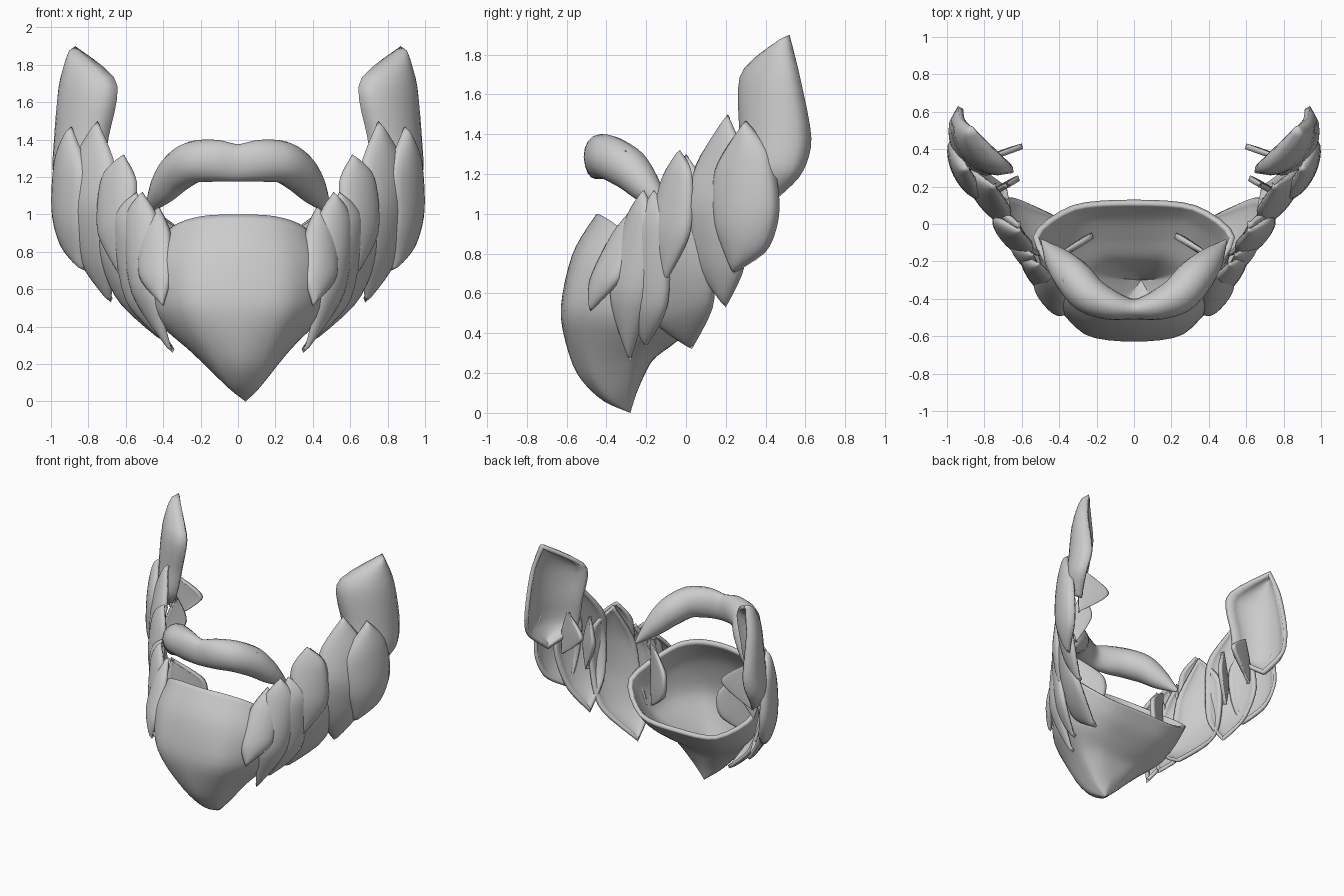
import bpy, bmesh, math
from mathutils import Vector as V

if "Cube" in bpy.data.objects:
    bpy.data.objects.remove(bpy.data.objects["Cube"])


def spline(pts, t, closed=False):
    """Softened Catmull-Rom point at t in 0..1."""
    n = len(pts) if closed else len(pts) - 1
    i = min(int(t * n), n - 1)
    f = t * n - i
    def g(k):
        return V(pts[k % len(pts)] if closed else pts[max(0, min(k, len(pts) - 1))])
    a, b, c, d = g(i - 1), g(i), g(i + 1), g(i + 2)
    m, q = (c - a) * .42, (d - b) * .42
    return (b * (2*f**3 - 3*f*f + 1) + m * (f**3 - 2*f*f + f)
            + c * (3*f*f - 2*f**3) + q * (f**3 - f*f))


def surface(name, rows, outward, closed=False, thick=.025, mirror=False):
    """Skin a grid of points, then add thickness and a mirrored copy."""
    bm = bmesh.new()
    grid = [[bm.verts.new(p) for p in r] for r in rows]
    w = len(rows[0])
    for a, b in zip(grid, grid[1:]):
        for j in range(w if closed else w - 1):
            k = (j + 1) % w
            bm.faces.new((a[j], a[k], b[k], b[j]))
    bmesh.ops.remove_doubles(bm, verts=bm.verts, dist=.0005)
    bm.normal_update()
    if sum(f.normal.dot(outward(f.calc_center_median())) * f.calc_area() for f in bm.faces) < 0:
        bmesh.ops.reverse_faces(bm, faces=bm.faces)
    me = bpy.data.meshes.new(name)
    bm.to_mesh(me)
    bm.free()
    ob = bpy.data.objects.new(name, me)
    bpy.context.collection.objects.link(ob)
    if thick:
        s = ob.modifiers.new("thickness", "SOLIDIFY")
        s.thickness, s.offset = thick, -1
    if mirror:
        ob.modifiers.new("mirror", "MIRROR").use_mirror_merge = False
    bpy.context.view_layer.objects.active = ob
    ob.select_set(True)
    bpy.ops.object.shade_smooth_by_angle(angle=math.radians(40))
    ob.select_set(False)
    return ob


def leaf(name, top, tip, front, back, depth, thick=.025, n=18, m=12):
    """Bulging pointed plate spanned between a front and a back edge."""
    F, B = [top] + front + [tip], [top] + back + [tip]
    nrm = (V(tip) - V(top)).cross(spline(B, .5) - spline(F, .5)).normalized()
    mid = (spline(F, .5) + spline(B, .5)) / 2
    if nrm.dot(V((mid.x, mid.y - .1, 0))) < 0:
        nrm = -nrm
    rows = []
    for i in range(n + 1):
        v = i / n
        f, b = spline(F, v), spline(B, v)
        rise = depth * max(0, math.sin(math.pi * v)) ** .6
        rows.append([f.lerp(b, j / m) + nrm * rise * (4 * j / m * (1 - j / m)) ** .6
                     for j in range(m + 1)])
    return surface(name, rows, lambda c: nrm, thick=thick, mirror=True)


# Chin bowl: meridians from rim to tip, front to back
half = [
    [(0, -.45, 1), (0, -.57, .8), (0, -.63, .5), (0, -.56, .22), (0, -.43, .07)],
    [(.2, -.42, .99), (.26, -.53, .78), (.26, -.59, .5), (.15, -.5, .22), (.07, -.4, .07)],
    [(.36, -.33, .93), (.44, -.38, .72), (.42, -.39, .48), (.22, -.4, .24), (.1, -.35, .09)],
    [(.54, -.07, .73), (.5, -.13, .57), (.42, -.18, .42), (.27, -.25, .28), (.11, -.28, .11)],
    [(.33, .1, .56), (.29, .03, .46), (.24, -.07, .37), (.16, -.17, .28), (.06, -.25, .12)],
    [(0, .13, .54), (0, .04, .43), (0, -.07, .34), (0, -.17, .26), (0, -.24, .12)]]
ring = half + [[(-x, y, z) for x, y, z in m] for m in half[4:0:-1]]
rows = []
for i in range(25):
    loop = [spline(m + [(0, -.28, 0)], i / 24) for m in ring]
    row = [spline(loop, j / 40, True) for j in range(40)]
    for p in row:
        p.x += .04 * max(0, 1 - p.z / .35)
    rows.append(row)
surface("chin_beard", rows, lambda c: c - V((0, -.2, .6)), closed=True, thick=.03)

# Moustache: x, y, z, half depth, half height along one side
stations = [(0, -.455, 1.275, .055, .1), (.12, -.435, 1.287, .08, .112),
            (.24, -.38, 1.28, .1, .112), (.33, -.28, 1.22, .1, .105),
            (.41, -.19, 1.12, .07, .075), (.49, -.09, 1.01, .008, .012)]
path = [V(s[:3]) for s in stations]
path = [V((-p.x, p.y, p.z)) for p in path[:0:-1]] + path
size = [(s[3], s[4], 0) for s in stations]
size = size[:0:-1] + size
rows = []
for i in range(41):
    t = i / 40
    c, s = spline(path, t), spline(size, t)
    tan = (spline(path, min(1, t + .02)) - spline(path, max(0, t - .02))).normalized()
    out = tan.cross(V((0, 0, 1))).normalized()
    up = out.cross(tan)
    rows.append([c + out * s.x * math.cos(a) + up * s.y * math.sin(a)
                 for a in [math.tau * k / 16 for k in range(16)]])
surface("moustache", rows, lambda c: c - V((c.x, -.455 + abs(c.x) * .6, 1.28 - abs(c.x) * .3)),
        closed=True, thick=0)
leaf("moustache_wisp", (.22, -.38, 1.37), (.385, -.3, 1.31),
     [(.3, -.4, 1.32)], [(.3, -.29, 1.32)], .02, .012)

# Sideburn at the top of each chain
leaf("sideburn", (.87, .52, 1.9), (.87, .44, 1.06),
     [(.65, .29, 1.71), (.69, .28, 1.42), (.74, .28, 1.2)],
     [(.93, .57, 1.7), (.94, .63, 1.38), (.95, .58, 1.2)], .15, .03)

# Overlapping side tufts, ear to chin
leaf("rear_tuft", (.89, .3, 1.47), (.82, .24, .7),
     [(.8, .14, 1.22), (.81, .14, .95)],
     [(.96, .43, 1.3), (.97, .47, 1.02), (.92, .41, .82)], .09)
leaf("upper_cheek_tuft", (.75, .21, 1.5), (.68, .2, .53),
     [(.66, .06, 1.27), (.68, 0, 1.05), (.66, .05, .75)],
     [(.87, .29, 1.3), (.9, .33, 1), (.82, .29, .72)], .07)
leaf("cheek_tuft", (.61, -.03, 1.32), (.62, -.1, .66),
     [(.54, -.12, 1.17), (.57, -.17, .92)],
     [(.73, .03, 1.2), (.75, .02, .9)], .05)
leaf("lower_cheek_tuft", (.62, 0, 1.3), (.39, .03, .32),
     [(.54, -.15, 1.0), (.5, -.17, .7), (.43, -.16, .46)],
     [(.74, .1, 1.13), (.74, .12, .82), (.64, .14, .55)], .06)
leaf("rear_jaw_tuft", (.54, -.16, 1.12), (.4, -.2, .33),
     [(.49, -.27, .9), (.44, -.3, .55)],
     [(.66, -.09, .98), (.6, -.09, .55)], .05)
leaf("jaw_tuft", (.51, -.21, 1.12), (.35, -.28, .26),
     [(.43, -.3, .97), (.43, -.38, .6)],
     [(.6, -.16, .97), (.56, -.19, .58)], .06)
leaf("chin_side_tuft", (.42, -.24, 1.04), (.4, -.48, .51),
     [(.36, -.36, .9), (.36, -.48, .66)],
     [(.51, -.24, .92), (.53, -.33, .67)], .05)

# Small fins on the inside of the tufts
leaf("rear_fin", (.76, .37, 1.35), (.82, .35, 1.0),
     [(.6, .43, 1.2)], [(.82, .35, 1.18)], .005, .03)
leaf("cheek_fin", (.68, .22, 1.28), (.72, .2, .85),
     [(.62, .26, 1.08)], [(.76, .18, 1.05)], .005, .03)
leaf("jaw_fin", (.44, -.19, 1.02), (.43, -.19, .5),
     [(.24, -.06, .85), (.25, -.06, .65)], [(.46, -.22, .8)], .015, .03)
